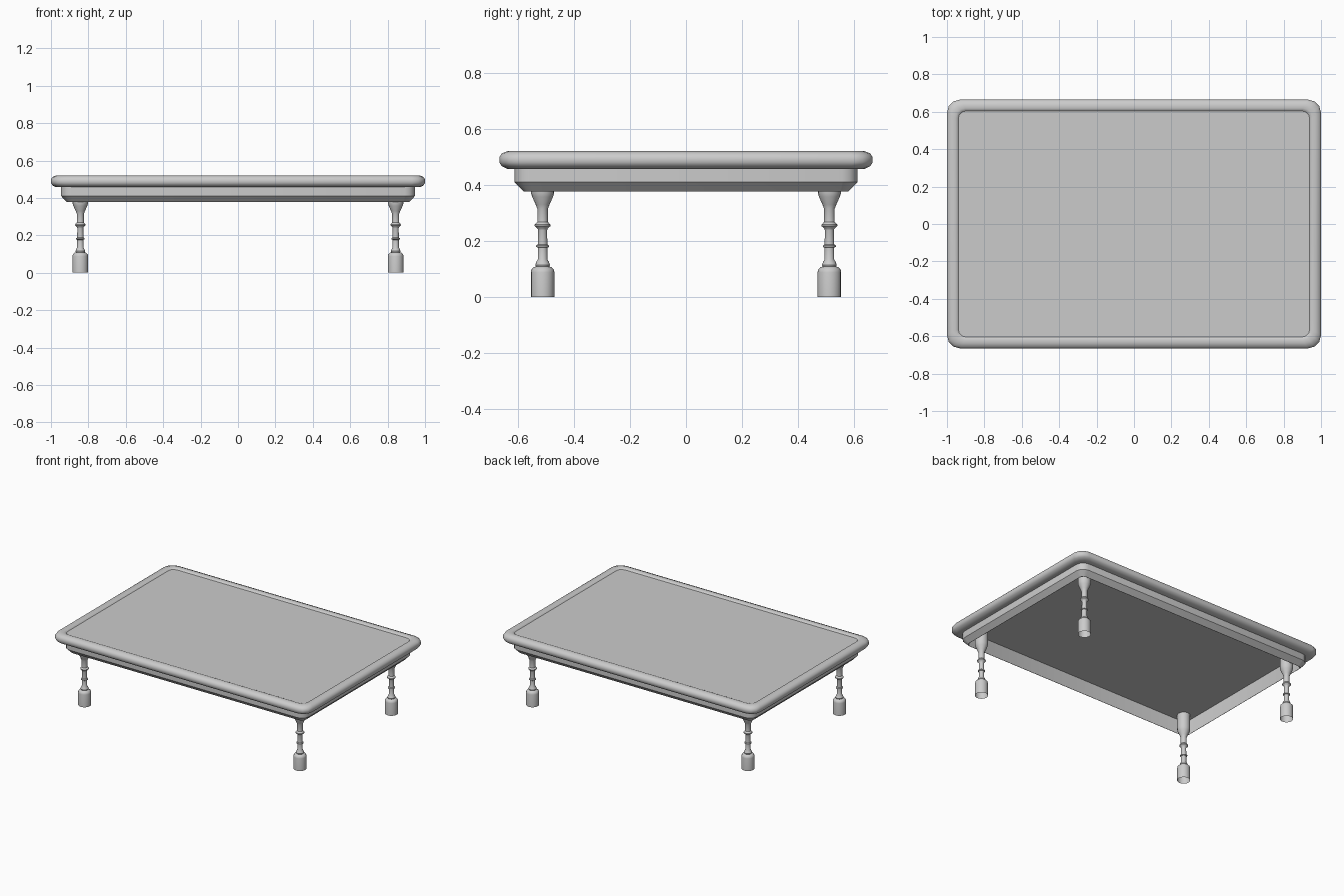
import bpy, bmesh
from math import radians, sin, cos, pi

if "Cube" in bpy.data.objects:
    bpy.data.objects.remove(bpy.data.objects["Cube"])

HX, HY = 1.0, 0.665


def finish(name, bm, angle=35):
    bmesh.ops.recalc_face_normals(bm, faces=bm.faces)
    mesh = bpy.data.meshes.new(name)
    bm.to_mesh(mesh)
    bm.free()
    ob = bpy.data.objects.new(name, mesh)
    bpy.context.collection.objects.link(ob)
    bpy.ops.object.select_all(action='DESELECT')
    ob.select_set(True)
    bpy.context.view_layer.objects.active = ob
    bpy.ops.object.shade_smooth_by_angle(angle=radians(angle))
    return ob


def rounded_ring(bm, inset, z, r, seg=3):
    """Rounded rectangle of vertices, inset from the table's outer edge."""
    ring = []
    for q, (sx, sy) in enumerate([(1, 1), (-1, 1), (-1, -1), (1, -1)]):
        cx, cy = sx * (HX - inset - r), sy * (HY - inset - r)
        for i in range(seg + 1):
            a = (q + i / seg) * pi / 2
            ring.append(bm.verts.new((cx + r * cos(a), cy + r * sin(a), z)))
    return ring


def bridge(bm, a, b):
    n = len(a)
    for i in range(n):
        j = (i + 1) % n
        bm.faces.new((a[i], a[j], b[j], b[i]))


def frame(name, profile, cap=False):
    """Sweep an (inset, z, corner radius) profile round the table."""
    bm = bmesh.new()
    rings = [rounded_ring(bm, *p) for p in profile]
    for a, b in zip(rings, rings[1:]):
        bridge(bm, a, b)
    if cap:
        bm.faces.new(rings[-1])
    return finish(name, bm, 40)


# Table top with rounded rim and shallow recessed panel
frame("table_top", [
    (0.054, 0.457, 0.060), (0.028, 0.457, 0.065), (0.008, 0.467, 0.068),
    (0.000, 0.480, 0.070), (0.000, 0.498, 0.070),
    (0.008, 0.512, 0.068), (0.028, 0.520, 0.060), (0.046, 0.520, 0.050),
    (0.055, 0.517, 0.045), (0.061, 0.511, 0.040)], cap=True)

# Apron: straight band, sloping lower edge, hollow inside with a flat underside
frame("apron", [
    (0.054, 0.457, 0.055), (0.054, 0.410, 0.055), (0.086, 0.377, 0.030),
    (0.088, 0.377, 0.030), (0.088, 0.480, 0.030)], cap=True)

# Turned legs: (radius, height)
LEG = [(0.042, 0.0), (0.042, 0.088), (0.040, 0.098), (0.031, 0.107),
       (0.024, 0.109), (0.026, 0.115), (0.023, 0.124), (0.017, 0.135),
       (0.017, 0.176), (0.023, 0.179), (0.023, 0.184), (0.017, 0.188),
       (0.016, 0.238), (0.018, 0.244), (0.028, 0.253), (0.028, 0.258),
       (0.019, 0.268), (0.019, 0.274), (0.019, 0.315), (0.025, 0.330),
       (0.037, 0.357), (0.041, 0.370), (0.042, 0.385), (0.042, 0.480)]


def leg(name, x, y, n=16):
    bm = bmesh.new()
    rings = [[bm.verts.new((x + r * cos(2 * pi * i / n),
                            y + r * sin(2 * pi * i / n), z))
              for i in range(n)] for r, z in LEG]
    for a, b in zip(rings, rings[1:]):
        bridge(bm, a, b)
    return finish(name, bm)


for sx, side in ((-1, "left"), (1, "right")):
    for sy, end in ((-1, "front"), (1, "back")):
        leg(f"{end}_{side}_leg", sx * 0.843, sy * 0.511)
